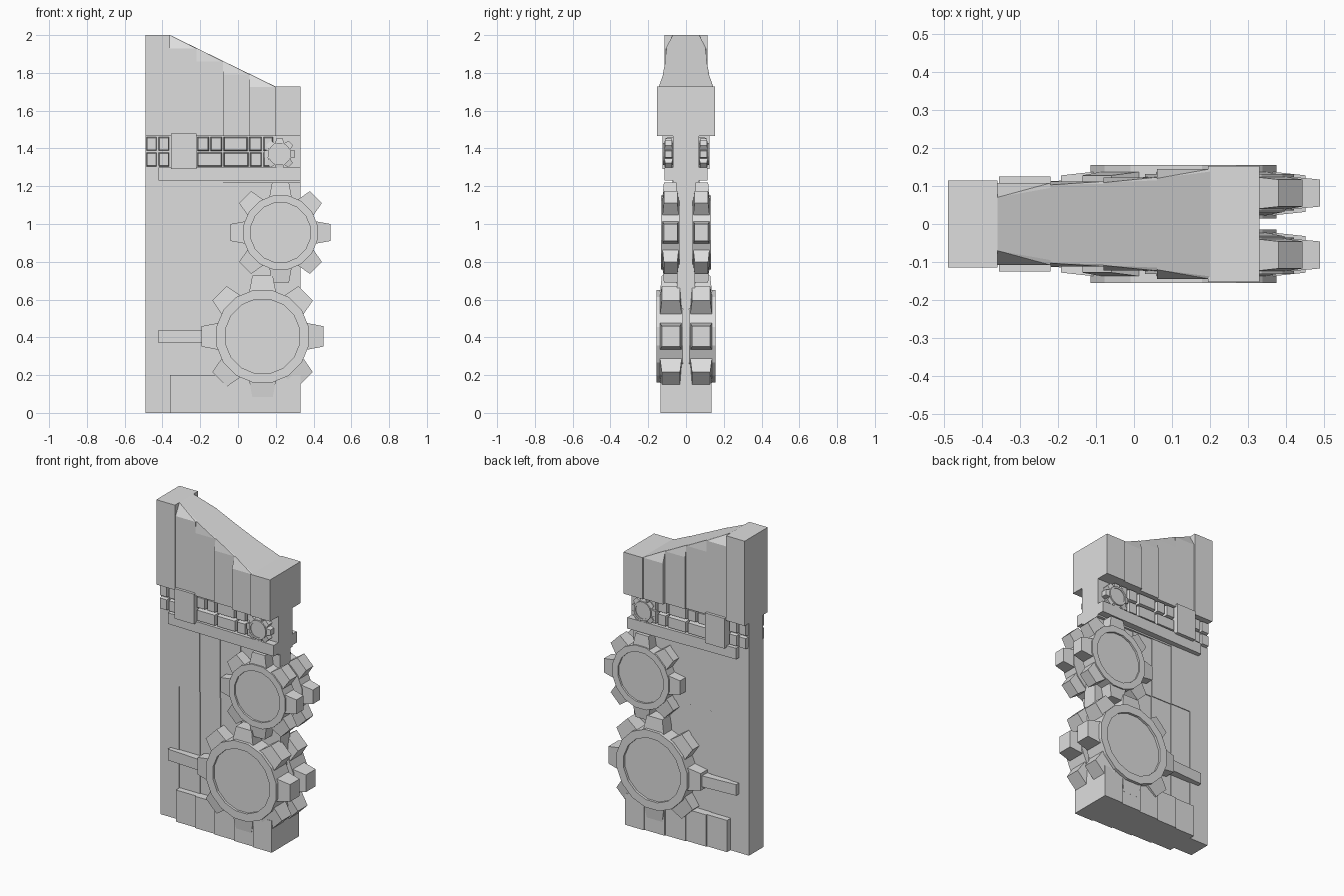
import bpy, bmesh, math
from mathutils import Vector

cube = bpy.data.objects.get("Cube")
if cube:
    bpy.data.objects.remove(cube, do_unlink=True)

stone = bpy.data.materials.new("light_grey")
stone.use_nodes = True
GREY = (0.73, 0.73, 0.73, 1)
stone.diffuse_color = GREY
stone.node_tree.nodes["Principled BSDF"].inputs["Base Color"].default_value = GREY


def finish(bm, name, mirror=False):
    bmesh.ops.recalc_face_normals(bm, faces=bm.faces)
    mesh = bpy.data.meshes.new(name)
    bm.to_mesh(mesh)
    bm.free()
    mesh.materials.append(stone)
    ob = bpy.data.objects.new(name, mesh)
    bpy.context.collection.objects.link(ob)
    if mirror:
        mod = ob.modifiers.new("both_sides", "MIRROR")
        mod.use_axis = (False, True, False)
    return ob


def hull(bm, points):
    verts = [bm.verts.new(p) for p in points]
    bmesh.ops.convex_hull(bm, input=verts)


def box(bm, x0, x1, z0, z1, y0, y1, inset=0):
    # the face at y1 may be smaller than the one at y0, for bevelled keys
    pts = []
    for y, d in ((y0, 0), (y1, inset)):
        pts += [(x, y, z) for x in (x0 + d, x1 - d) for z in (z0 + d, z1 - d)]
    hull(bm, pts)


def ramp_bar(name, x0, x1, z0, z1, y_left, y_right):
    # a bar that grows thicker towards the gears
    bm = bmesh.new()
    hull(bm, [(x, y, z) for x, top in ((x0, y_left), (x1, y_right))
              for y in (0.04, top) for z in (z0, z1)])
    finish(bm, name, True)


LEFT, RIGHT = -0.49, 0.33
STEPS = [-0.36, -0.22, -0.08, 0.06, 0.20, RIGHT]
SPANS = list(zip(STEPS, STEPS[1:]))

# Main slab with shallow stepped panels, one step further in below the middle
bm = bmesh.new()
box(bm, LEFT, -0.36, 0, 1.31, -0.072, 0.072)
for i, (x0, x1) in enumerate(SPANS):
    upper = 0.072 - 0.005 * i
    lower = upper - 0.005
    box(bm, x0, x1, 0.84, 1.25, -upper, upper)
    box(bm, x0, x1, 0, 0.84, -lower, lower)
finish(bm, "main_slab")

# Plinth, thickening in steps
bm = bmesh.new()
for i, (x0, x1) in enumerate(SPANS):
    y = 0.105 + 0.0075 * i
    box(bm, x0, x1, 0, 0.2, -y, y)
finish(bm, "plinth")

# Recessed core of the key band
bm = bmesh.new()
box(bm, LEFT, RIGHT, 1.22, 1.48, -0.07, 0.07)
finish(bm, "band_core")

# Ledge under the band, and lever reaching into the lower gear
ramp_bar("ledge", -0.42, RIGHT, 1.23, 1.30, 0.1, 0.115)
ramp_bar("lever", -0.42, -0.1, 0.37, 0.44, 0.1, 0.12)

# Rows of bevelled keys
bm = bmesh.new()
LOW, HIGH = (1.302, 1.381), (1.385, 1.463)
columns = {LOW: (-0.49, -0.425, -0.36, None, -0.22, -0.08, 0.06, 0.13, 0.185),
           HIGH: (-0.49, -0.425, -0.36, None, -0.22, -0.15, -0.08, 0.055, 0.13, 0.19)}
for (z0, z1), xs in columns.items():
    for x0, x1 in zip(xs, xs[1:]):
        if x0 is not None and x1 is not None:
            top = 0.092 if x1 < -0.3 else 0.105
            box(bm, x0 + 0.002, x1 - 0.002, z0, z1, 0.05, top, 0.007)
finish(bm, "keys", True)

# Flat block between the keys
bm = bmesh.new()
box(bm, -0.355, -0.22, 1.29, 1.48, -0.125, 0.125)
finish(bm, "band_block")

# Head: stepped panels under a sloping top
bm = bmesh.new()
box(bm, LEFT, -0.36, 1.465, 2.0, -0.115, 0.115)
box(bm, 0.195, RIGHT, 1.465, 1.727, -0.153, 0.153)


def slope(x):
    return 2.0 - 0.273 * (x + 0.36) / 0.56


for (x0, x1), outer, in0, in1 in zip(SPANS, (0.108, 0.112, 0.123, 0.145),
                                     (0.07, 0.103, 0.109, 0.12),
                                     (0.095, 0.106, 0.115, 0.138)):
    pts = []
    for s in (-1, 1):
        pts += [(x, s * outer, z) for x in (x0, x1) for z in (1.465, slope(x1) - 0.003)]
        pts += [(x0, s * in0, slope(x0)), (x1, s * in1, slope(x1))]
    hull(bm, pts)
finish(bm, "head")


def gear(name, cx, cz, radius, tip, rim, y0, y1, half, tooth_y, recess, sides=16):
    bm = bmesh.new()
    # Body with a sunken face
    rings = []
    for r, y in ((radius, y0), (radius, y1), (rim, y1), (rim, y1 - recess)):
        rings.append([bm.verts.new((cx + r * math.cos(a), y, cz + r * math.sin(a)))
                      for a in [math.tau * (i + 0.5) / sides for i in range(sides)]])
    for a, b in zip(rings, rings[1:]):
        for i in range(sides):
            j = (i + 1) % sides
            bm.faces.new((a[i], a[j], b[j], b[i]))
    bm.faces.new(rings[0])
    bm.faces.new(rings[-1])
    # Eight tapered teeth
    ty0, ty1 = tooth_y
    d = (ty1 - ty0) * 0.1
    for k in range(8):
        a = math.tau * k / 8
        out = Vector((math.cos(a), 0, math.sin(a)))
        side = Vector((-math.sin(a), 0, math.cos(a)))
        pts = []
        for r, w, e in ((radius * 0.85, half, 0), (tip, half * 0.72, d)):
            for s in (-1, 1):
                for y in (ty0 + e, ty1 - e):
                    pts.append(Vector((cx, y, cz)) + out * r + side * s * w)
        hull(bm, pts)
    finish(bm, name, True)


gear("lower_gear", 0.13, 0.405, 0.25, 0.322, 0.2, 0.015, 0.155, 0.075, (0.02, 0.14), 0.015)
gear("upper_gear", 0.225, 0.955, 0.2, 0.265, 0.16, 0.035, 0.132, 0.062, (0.037, 0.126), 0.012)
gear("small_gear", 0.22, 1.37, 0.06, 0.083, 0.048, 0.06, 0.122, 0.024, (0.07, 0.115), 0.004)
